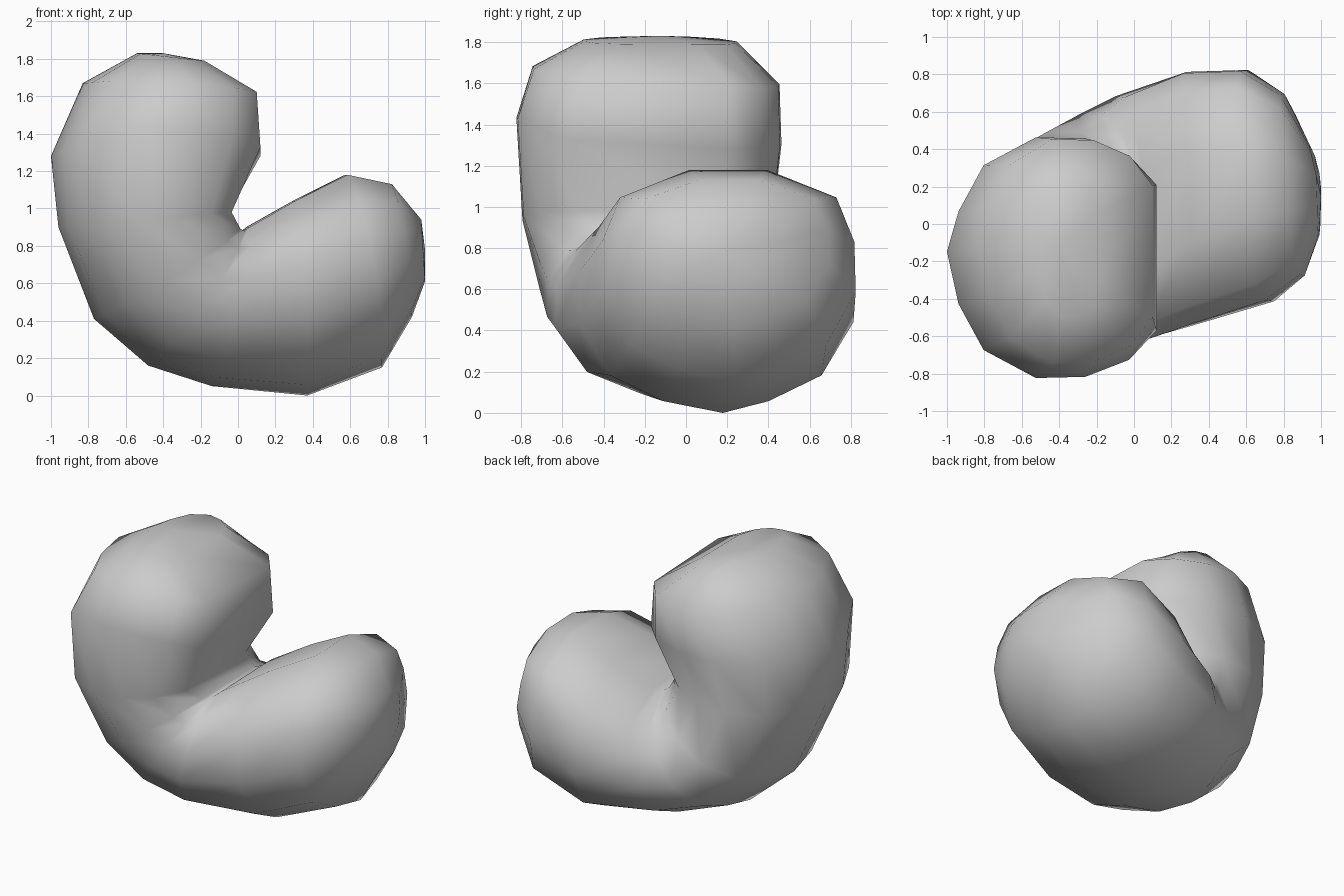
import bpy, bmesh
from mathutils import Vector

# cross-sections fanned around the inner fold:
# inner x, inner z, outer x, outer z, y min, y max, inner flat width,
# front shift x, front shift z, back shift x, back shift z
SECTIONS = [
    (-0.18, 1.79, -0.54, 1.83, -0.50, 0.25, 0.50, 0, 0, 0, -0.01),
    (0.10, 1.61, -0.83, 1.67, -0.75, 0.46, 0.58, 0, 0.04, 0, -0.05),
    (0.12, 1.27, -1.00, 1.28, -0.83, 0.47, 0.60, 0, 0.16, 0, 0.03),
    (-0.04, 0.98, -0.96, 0.90, -0.80, 0.43, 0.55, 0.02, 0, -0.02, 0.02),
    (0.00, 0.89, -0.77, 0.41, -0.72, 0.50, 0.48, 0.06, 0, -0.02, -0.02),
    (0.02, 0.88, -0.48, 0.16, -0.68, 0.59, 0.45, 0.07, 0, -0.03, -0.03),
    (0.05, 0.90, -0.14, 0.05, -0.64, 0.69, 0.42, 0.06, 0, -0.04, 0),
    (0.30, 1.04, 0.37, 0.00, -0.53, 0.82, 0.36, 0.04, 0, -0.06, 0),
    (0.58, 1.18, 0.77, 0.15, -0.42, 0.83, 0.30, 0.06, 0, -0.08, 0),
    (0.82, 1.13, 0.93, 0.42, -0.28, 0.70, 0.30, 0.03, 0, -0.08, 0),
    (0.98, 0.94, 1.00, 0.61, -0.06, 0.42, 0.35, 0, 0, -0.05, 0),
]


def profile(w):
    """Closed D-shaped section: u = 1 on the flatter inner side."""
    half = [(1, w), (0.74, 0.84), (0.32, 0.98), (-0.15, 0.99), (-0.65, 0.76), (-0.89, 0.38)]
    return half + [(-1, 0.05)] + [(u, -v) for u, v in reversed(half)]


def ring(bm, ix, iz, ox, oz, y0, y1, w, fx, fz, bx, bz):
    inner, outer = Vector((ix, 0, iz)), Vector((ox, 0, oz))
    verts = []
    for u, v in profile(w):
        p = (inner + outer) / 2 + (inner - outer) / 2 * u
        p.y = (y0 + y1) / 2 + (y1 - y0) / 2 * v
        shift = Vector((bx, 0, bz)) if v > 0 else Vector((fx, 0, fz))
        verts.append(bm.verts.new(p + shift * v * v))
    return verts


# bent bean body: lofted rings closed by rounded end fans
bm = bmesh.new()
rings = [ring(bm, *s) for s in SECTIONS]
n = len(rings[0])
for a, b in zip(rings, rings[1:]):
    for i in range(n):
        j = (i + 1) % n
        bm.faces.new((a[i], a[j], b[j], b[i]))
for end, tip in ((rings[0], (-0.40, -0.12, 1.83)), (rings[-1], (1.0, 0.15, 0.78))):
    pole = bm.verts.new(tip)
    for i in range(n):
        bm.faces.new((end[i], end[(i + 1) % n], pole))
bmesh.ops.recalc_face_normals(bm, faces=bm.faces)
for f in bm.faces:
    f.smooth = True
mesh = bpy.data.meshes.new("bean_body")
bm.to_mesh(mesh)
bm.free()
body = bpy.data.objects.new("bean_body", mesh)
bpy.context.collection.objects.link(body)
